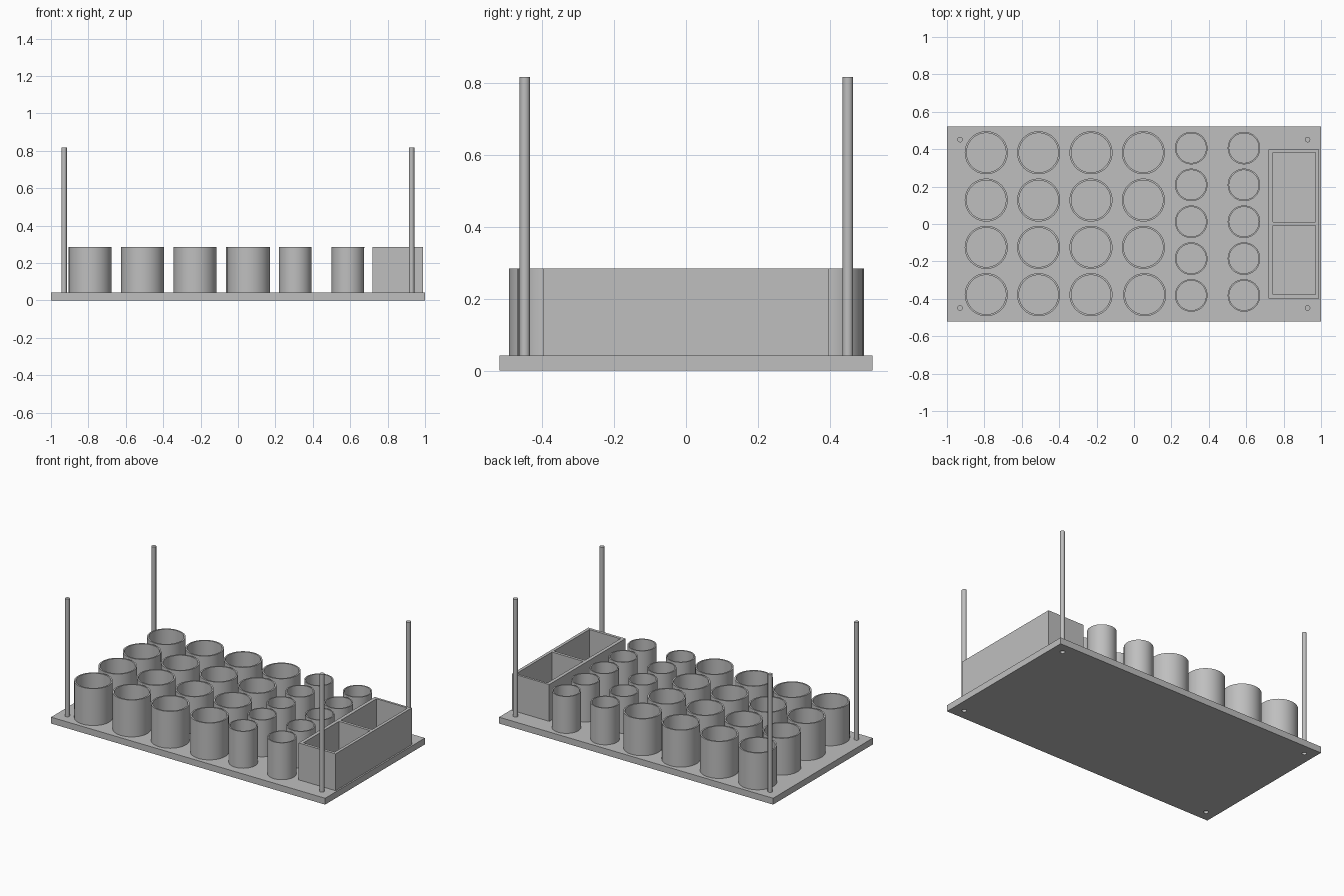
import bpy, bmesh, math

cube = bpy.data.objects.get("Cube")
if cube:
    bpy.data.objects.remove(cube, do_unlink=True)

grey = bpy.data.materials.new("plain_grey")
grey.use_nodes = True
grey.diffuse_color = (0.52, 0.52, 0.52, 1)
grey.node_tree.nodes["Principled BSDF"].inputs["Base Color"].default_value = grey.diffuse_color

PLATE_TOP, RIM = 0.042, 0.285


def add_object(name, mesh, location=(0, 0, 0)):
    obj = bpy.data.objects.new(name, mesh)
    obj.location = location
    bpy.context.collection.objects.link(obj)
    return obj


def finish(bm, name):
    bmesh.ops.recalc_face_normals(bm, faces=bm.faces)
    mesh = bpy.data.meshes.new(name)
    bm.to_mesh(mesh)
    bm.free()
    mesh.materials.append(grey)
    return mesh


def smooth(obj):
    bpy.ops.object.select_all(action='DESELECT')
    obj.select_set(True)
    bpy.context.view_layer.objects.active = obj
    bpy.ops.object.shade_smooth_by_angle(angle=math.radians(35))


def lathe(name, profile, sides):
    """Spin a closed (radius, height) profile around z."""
    bm = bmesh.new()
    verts = [bm.verts.new((r, 0, z)) for r, z in profile]
    edges = [bm.edges.new((a, b)) for a, b in zip(verts, verts[1:] + verts[:1])]
    bmesh.ops.spin(bm, geom=verts + edges, axis=(0, 0, 1), cent=(0, 0, 0),
                   angle=math.tau, steps=sides, use_duplicate=False)
    bmesh.ops.remove_doubles(bm, verts=bm.verts, dist=1e-5)
    return finish(bm, name)


def cylinder(name, radius, bottom, top, sides=32):
    bm = bmesh.new()
    bmesh.ops.create_cone(bm, cap_ends=True, segments=sides, radius1=radius,
                          radius2=radius, depth=top - bottom)
    bmesh.ops.translate(bm, verts=bm.verts, vec=(0, 0, (top + bottom) / 2))
    return finish(bm, name)


# Base plate
bm = bmesh.new()
bmesh.ops.create_cube(bm, size=1)
bmesh.ops.scale(bm, verts=bm.verts, vec=(2, 1.04, PLATE_TOP))
bmesh.ops.translate(bm, verts=bm.verts, vec=(0, 0, PLATE_TOP / 2))
plate = add_object("base_plate", finish(bm, "base_plate"))

# Corner rods, each above a hole through the plate
rod_mesh = cylinder("corner_rod", 0.0145, PLATE_TOP, 0.818)
hole_mesh = cylinder("rod_hole", 0.0145, -0.02, PLATE_TOP + 0.02)
for side, x in (("right", -0.93), ("left", 0.928)):
    for end, y in (("front", -0.449), ("back", 0.451)):
        rod = add_object(f"{end}_{side}_rod", rod_mesh, (x, y, 0))
        smooth(rod)
        cutter = add_object("rod_hole_cutter", hole_mesh, (x, y, 0))
        cutter.hide_render = True
        bpy.context.view_layer.objects.active = plate
        cut = plate.modifiers.new("rod_hole", 'BOOLEAN')
        cut.operation, cut.object, cut.solver = 'DIFFERENCE', cutter, 'EXACT'
        bpy.ops.object.modifier_apply(modifier=cut.name)
        bpy.data.objects.remove(cutter, do_unlink=True)


# Open round cups
def cup_mesh(name, outer, wall):
    inner = outer - wall
    return lathe(name, [(outer, PLATE_TOP), (outer, RIM),
                        (inner, RIM), (inner, PLATE_TOP)], 64)


large_cup = cup_mesh("large_cup", 0.115, 0.01)
small_cup = cup_mesh("small_cup", 0.087, 0.008)
for row in range(4):
    for col in range(4):
        x = -0.79 + 0.28 * col
        if row == 0 and col == 3:
            x += 0.007
        smooth(add_object("large_cup", large_cup, (x, -0.378 + 0.253 * row, 0)))
for row in range(5):
    for x in (0.306, 0.588):
        smooth(add_object("small_cup", small_cup, (x, -0.382 + 0.197 * row, 0)))

# Tray with two open compartments: wall cells of a grid, raised to the rim
xs = (0.72, 0.743, 0.97, 0.99)
ys = (-0.397, -0.378, -0.008, 0.011, 0.382, 0.397)
bm = bmesh.new()
grid = [[bm.verts.new((x, y, PLATE_TOP)) for y in ys] for x in xs]
for i in range(len(xs) - 1):
    for j in range(len(ys) - 1):
        if not (i == 1 and j in (1, 3)):
            bm.faces.new((grid[i][j], grid[i + 1][j],
                          grid[i + 1][j + 1], grid[i][j + 1]))
raised = bmesh.ops.extrude_face_region(bm, geom=bm.faces[:], use_keep_orig=True)["geom"]
bmesh.ops.translate(bm, vec=(0, 0, RIM - PLATE_TOP),
                    verts=[v for v in raised if isinstance(v, bmesh.types.BMVert)])
bmesh.ops.dissolve_limit(bm, angle_limit=0.01, verts=bm.verts, edges=bm.edges)
add_object("two_part_tray", finish(bm, "two_part_tray"))
